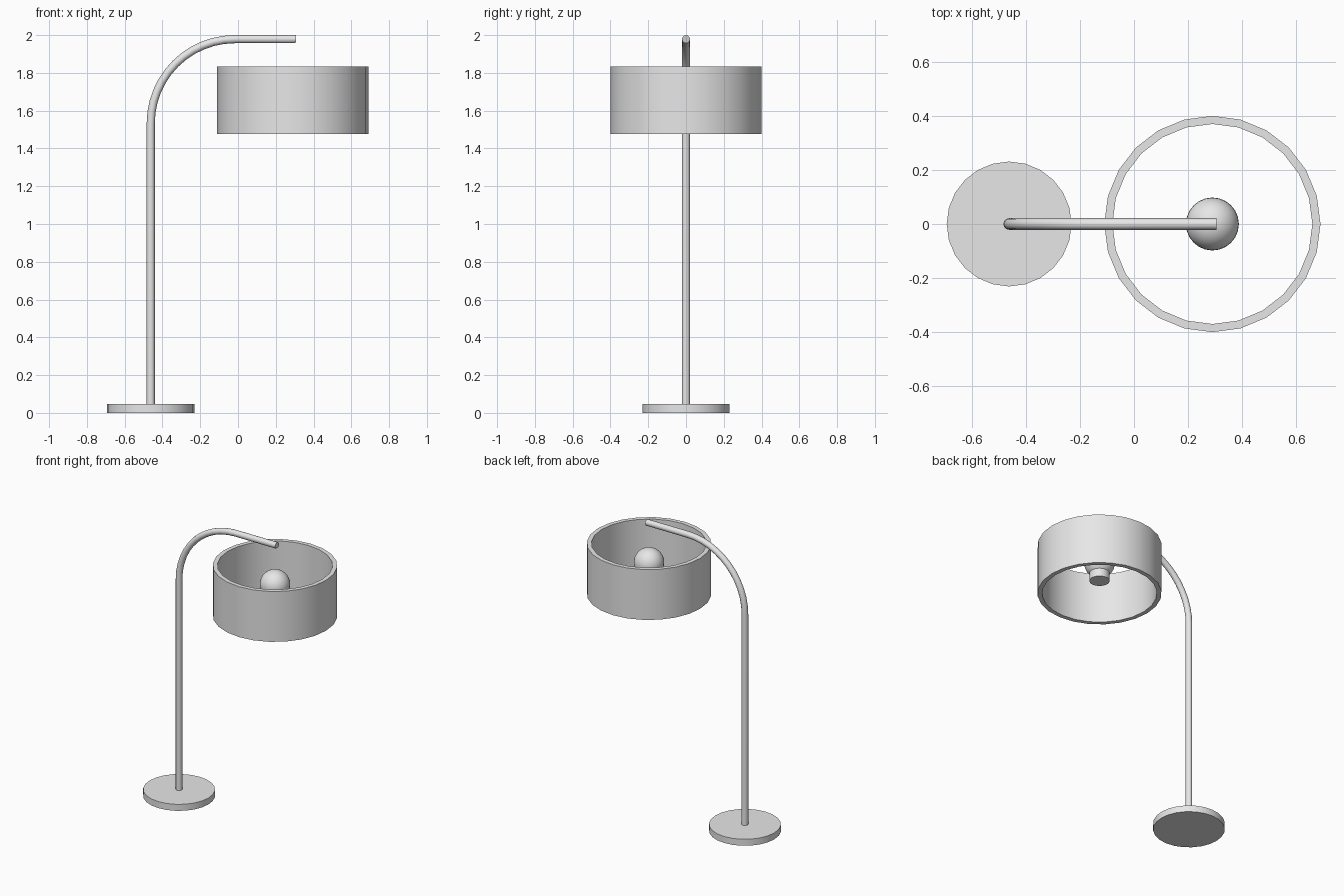
import bpy, bmesh, math
from mathutils import Vector

if "Cube" in bpy.data.objects:
    bpy.data.objects.remove(bpy.data.objects["Cube"])

grey = bpy.data.materials.new("grey")
grey.diffuse_color = (0.8, 0.8, 0.8, 1)
grey.use_nodes = True
grey.node_tree.nodes["Principled BSDF"].inputs["Base Color"].default_value = grey.diffuse_color

POLE_X, SHADE_X = -0.462, 0.29


def finish(name, bm, loc=(0, 0, 0)):
    bmesh.ops.recalc_face_normals(bm, faces=bm.faces)
    me = bpy.data.meshes.new(name)
    bm.to_mesh(me)
    bm.free()
    ob = bpy.data.objects.new(name, me)
    ob.location = loc
    me.materials.append(grey)
    bpy.context.collection.objects.link(ob)
    bpy.ops.object.select_all(action='DESELECT')
    ob.select_set(True)
    bpy.context.view_layer.objects.active = ob
    bpy.ops.object.shade_smooth_by_angle(angle=math.radians(35))
    return ob


def skin(bm, rings, closed=False):
    """Bridge successive rings of vertices with quads; cap open ends."""
    n = len(rings[0])
    pairs = list(zip(rings, rings[1:])) + ([(rings[-1], rings[0])] if closed else [])
    for a, b in pairs:
        for i in range(n):
            j = (i + 1) % n
            bm.faces.new((a[i], a[j], b[j], b[i]))
    if not closed:
        bm.faces.new(rings[0])
        bm.faces.new(rings[-1])


def lathe(name, profile, x, closed=False, n=24):
    bm = bmesh.new()
    rings = [[bm.verts.new((r * math.cos(math.tau * i / n), r * math.sin(math.tau * i / n), z))
              for i in range(n)] for r, z in profile]
    skin(bm, rings, closed)
    return finish(name, bm, (x, 0, 0))


# Round foot
lathe("base", [(0.231, 0), (0.231, 0.046)], POLE_X)

# Open drum shade with a thick wall
lathe("shade", [(0.4, 1.477), (0.4, 1.834), (0.37, 1.834), (0.37, 1.477)], SHADE_X, closed=True)

# Bulb and its socket
bm = bmesh.new()
bmesh.ops.create_uvsphere(bm, u_segments=24, v_segments=16, radius=0.098)
finish("bulb", bm, (SHADE_X, 0, 1.70))
lathe("socket", [(0.065, 1.57), (0.065, 1.65)], SHADE_X)

# Pole sweeping through a quarter arc into a straight arm
TUBE, BEND, TOP = 0.0215, 0.445, 1.9785
path = [(Vector((POLE_X, 0, 0.04)), 0)]
for k in range(13):
    a = math.pi / 2 * k / 12
    path.append((Vector((POLE_X + BEND * (1 - math.cos(a)), 0, TOP - BEND + BEND * math.sin(a))), a))
path.append((Vector((0.306, 0, TOP)), math.pi / 2))
bm = bmesh.new()
rings = []
for p, a in path:
    side = Vector((-math.cos(a), 0, math.sin(a)))
    rings.append([bm.verts.new(p + TUBE * (side * math.cos(t) + Vector((0, math.sin(t), 0))))
                  for t in (math.tau * i / 12 for i in range(12))])
skin(bm, rings)
# Chamfered underside at the tip
rings[-1][6].co.x -= 0.036
finish("pole", bm)
